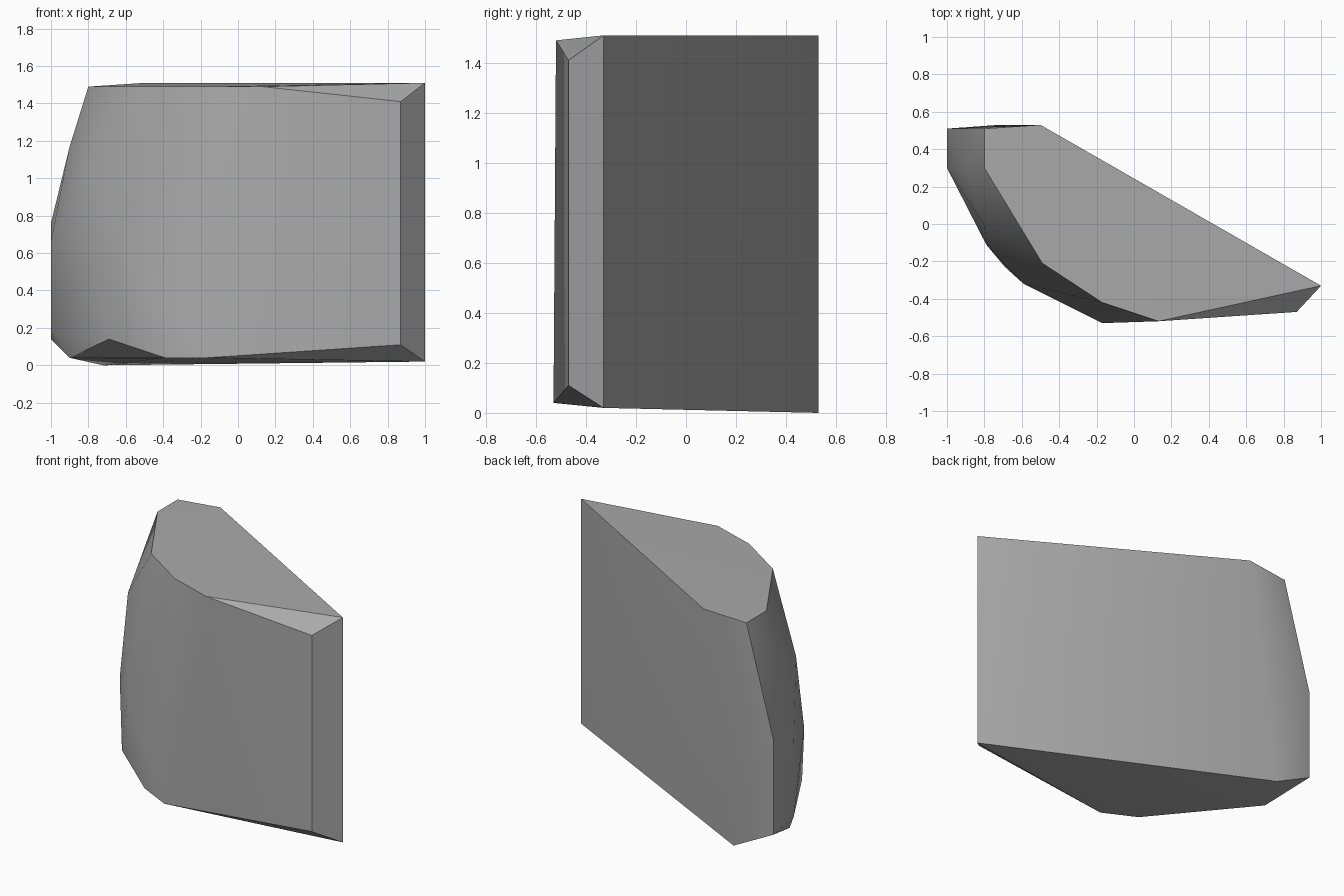
import bpy
import bmesh

default_cube = bpy.data.objects.get("Cube")
if default_cube:
    bpy.data.objects.remove(default_cube, do_unlink=True)

# Corner points of the chiselled stone block, grouped by region
top_rim = [(-.8, .51, 1.49), (-.8, .3, 1.49), (-.49, -.21, 1.49), (-.17, -.42, 1.49),
           (.13, -.52, 1.49), (1, -.33, 1.51), (-.5, .53, 1.51)]
front_corner = [(.87, -.47, 1.41), (.87, -.47, .11)]
left_bulge = [(-.9, .3, 1.17), (-.8, -.01, 1.07), (-.79, -.11, .55), (-.59, -.32, .55)]
flat_side = [(-1, .51, .76), (-1, .3, .66), (-1, .3, .18), (-1, .51, .14)]
base_rim = [(1, -.33, .02), (-.72, .53, 0), (-.9, .2, .04), (-.69, -.23, .14),
            (-.39, -.42, .04), (-.17, -.53, .04)]


def make_material(name, colour):
    material = bpy.data.materials.new(name)
    material.use_nodes = True
    material.diffuse_color = colour
    material.node_tree.nodes["Principled BSDF"].inputs["Base Color"].default_value = colour
    return material


def make_hull(name, points, material):
    """Wrap a faceted convex solid around the given points."""
    bm = bmesh.new()
    for point in points:
        bm.verts.new(point)
    hull = bmesh.ops.convex_hull(bm, input=bm.verts[:])
    leftovers = {v for v in hull["geom_interior"] if isinstance(v, bmesh.types.BMVert)}
    bmesh.ops.delete(bm, geom=list(leftovers), context="VERTS")
    bmesh.ops.recalc_face_normals(bm, faces=bm.faces[:])
    mesh = bpy.data.meshes.new(name)
    bm.to_mesh(mesh)
    bm.free()
    mesh.materials.append(material)
    stone = bpy.data.objects.new(name, mesh)
    bpy.context.collection.objects.link(stone)
    return stone


# Grey stone with soft worn faces and crisp chipped edges
grey_stone = make_material("grey stone", (.4, .4, .4, 1))
block = make_hull("stone_block", top_rim + front_corner + left_bulge + flat_side + base_rim,
                  grey_stone)
bpy.context.view_layer.objects.active = block
block.select_set(True)
bpy.ops.object.shade_smooth_by_angle()
